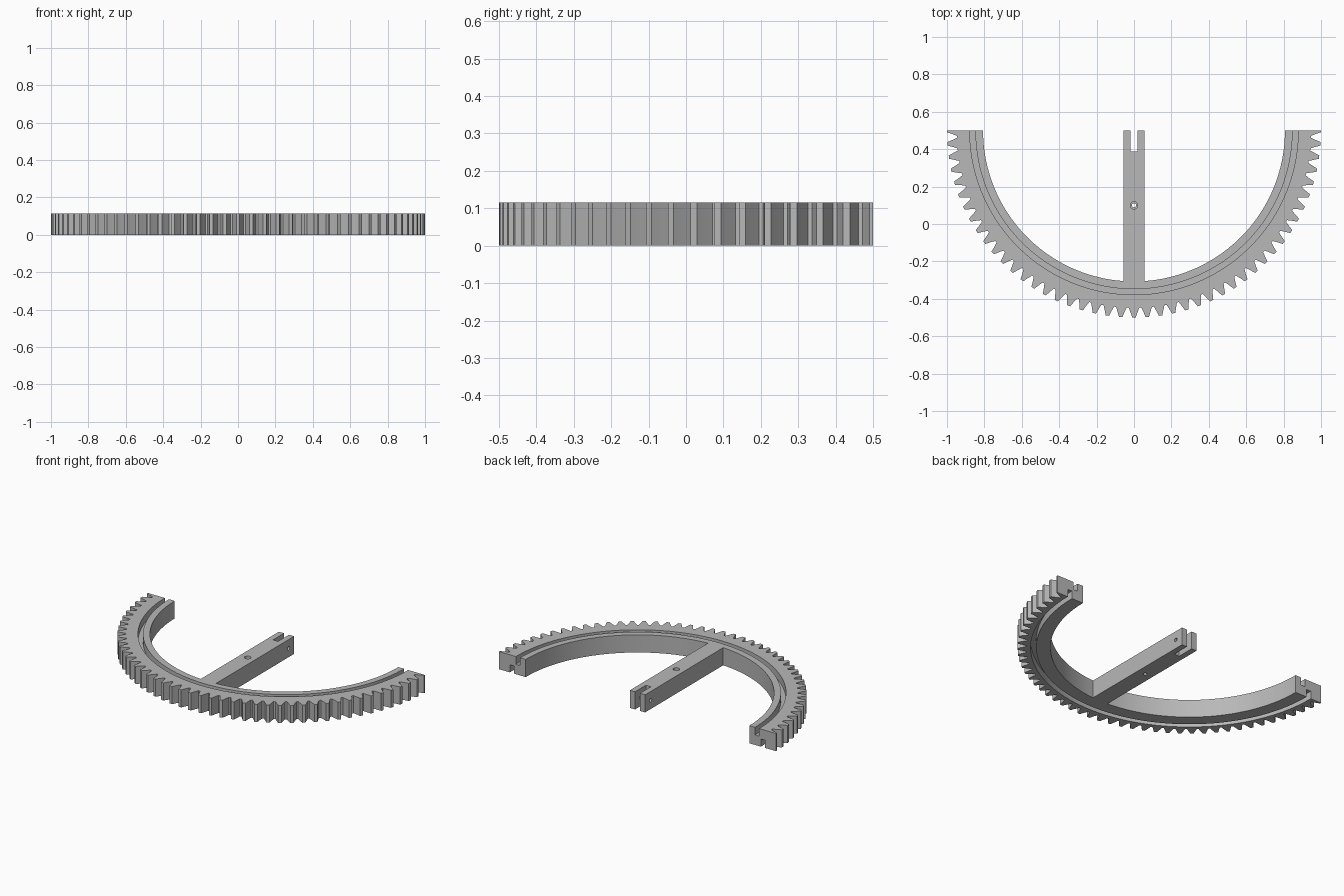
import bpy
import bmesh
from math import pi, sin, cos

if "Cube" in bpy.data.objects:
    bpy.data.objects.remove(bpy.data.objects["Cube"], do_unlink=True)

HEIGHT = 0.115
CENTRE_Y = 0.5
TEETH = 88
PITCH = 2 * pi / TEETH
R_IN, R_ROOT, R_MID, R_TIP = 0.807, 0.948, 0.976, 1.0
TOP_GROOVE = (0.848, 0.878)
LOW_GROOVE = (0.89, 0.922)
DEPTH = 0.05

grey = bpy.data.materials.new("plain grey")
grey.use_nodes = True
colour = (0.48, 0.48, 0.48, 1)
grey.diffuse_color = colour
grey.node_tree.nodes["Principled BSDF"].inputs["Base Color"].default_value = colour


def finish(bm, name):
    bmesh.ops.recalc_face_normals(bm, faces=bm.faces)
    mesh = bpy.data.meshes.new(name)
    bm.to_mesh(mesh)
    bm.free()
    mesh.materials.append(grey)
    ob = bpy.data.objects.new(name, mesh)
    bpy.context.collection.objects.link(ob)
    return ob


def activate(ob):
    bpy.ops.object.select_all(action="DESELECT")
    ob.select_set(True)
    bpy.context.view_layer.objects.active = ob


def box(name, lo, hi):
    bm = bmesh.new()
    bmesh.ops.create_cube(bm, size=1)
    for v in bm.verts:
        for i in range(3):
            v.co[i] = lo[i] if v.co[i] < 0 else hi[i]
    return finish(bm, name)


def cylinder(name, radius, length, location, rotation=(0, 0, 0)):
    bm = bmesh.new()
    bmesh.ops.create_cone(bm, cap_ends=True, segments=24, radius1=radius,
                          radius2=radius, depth=length)
    ob = finish(bm, name)
    ob.location = location
    ob.rotation_euler = rotation
    return ob


def cut(target, cutter):
    cutter.hide_render = True
    activate(target)
    mod = target.modifiers.new("cut", "BOOLEAN")
    mod.operation = "DIFFERENCE"
    mod.solver = "EXACT"
    mod.object = cutter
    bpy.ops.object.modifier_apply(modifier=mod.name)
    bpy.data.objects.remove(cutter, do_unlink=True)


# Half ring gear: a grooved section swept around, its outer radius following the teeth
half_tooth = [(0.13, R_TIP), (0.25, R_MID), (0.36, 0.958), (0.42, R_ROOT)]
tooth = [(-a, r) for a, r in reversed(half_tooth)] + half_tooth
outline = [(-pi, R_TIP)]
for k in range(TEETH // 2 + 1):
    for a, r in tooth:
        angle = -pi + (k + a) * PITCH
        if -pi < angle < 0:
            outline.append((angle, r))
outline.append((0, R_TIP))


def section(r_out):
    t0, t1 = TOP_GROOVE
    b0, b1 = LOW_GROOVE
    floor = HEIGHT - DEPTH
    return [(R_IN, 0), (b0, 0), (b0, DEPTH), (b1, DEPTH), (b1, 0), (r_out, 0),
            (r_out, HEIGHT), (t1, HEIGHT), (t1, floor), (t0, floor),
            (t0, HEIGHT), (R_IN, HEIGHT)]


bm = bmesh.new()
rings = [[bm.verts.new((r * cos(a), CENTRE_Y + r * sin(a), z))
          for r, z in section(r_out)] for a, r_out in outline]
for one, two in zip(rings, rings[1:]):
    n = len(one)
    for i in range(n):
        j = (i + 1) % n
        bm.faces.new((one[i], one[j], two[j], two[i]))
bm.faces.new(rings[0])
bm.faces.new(rings[-1])
gear = finish(bm, "half_ring_gear")

# Central arm with a forked end, a counterbored hole and a cross pin hole
arm = box("centre_arm", (-0.055, -0.308, 0), (0.055, CENTRE_Y, HEIGHT))
cut(arm, box("fork_cutter", (-0.018, 0.387, -0.1), (0.018, 0.6, 0.3)))
cut(arm, cylinder("hole_cutter", 0.011, 0.5, (0, 0.1, 0)))
cut(arm, cylinder("counterbore_cutter", 0.02, 0.06, (0, 0.1, HEIGHT)))
cut(arm, cylinder("pin_cutter", 0.012, 0.5, (0, 0.443, HEIGHT / 2), (0, pi / 2, 0)))

for ob in (gear, arm):
    activate(ob)
    bpy.ops.object.shade_smooth_by_angle(angle=pi / 9)
